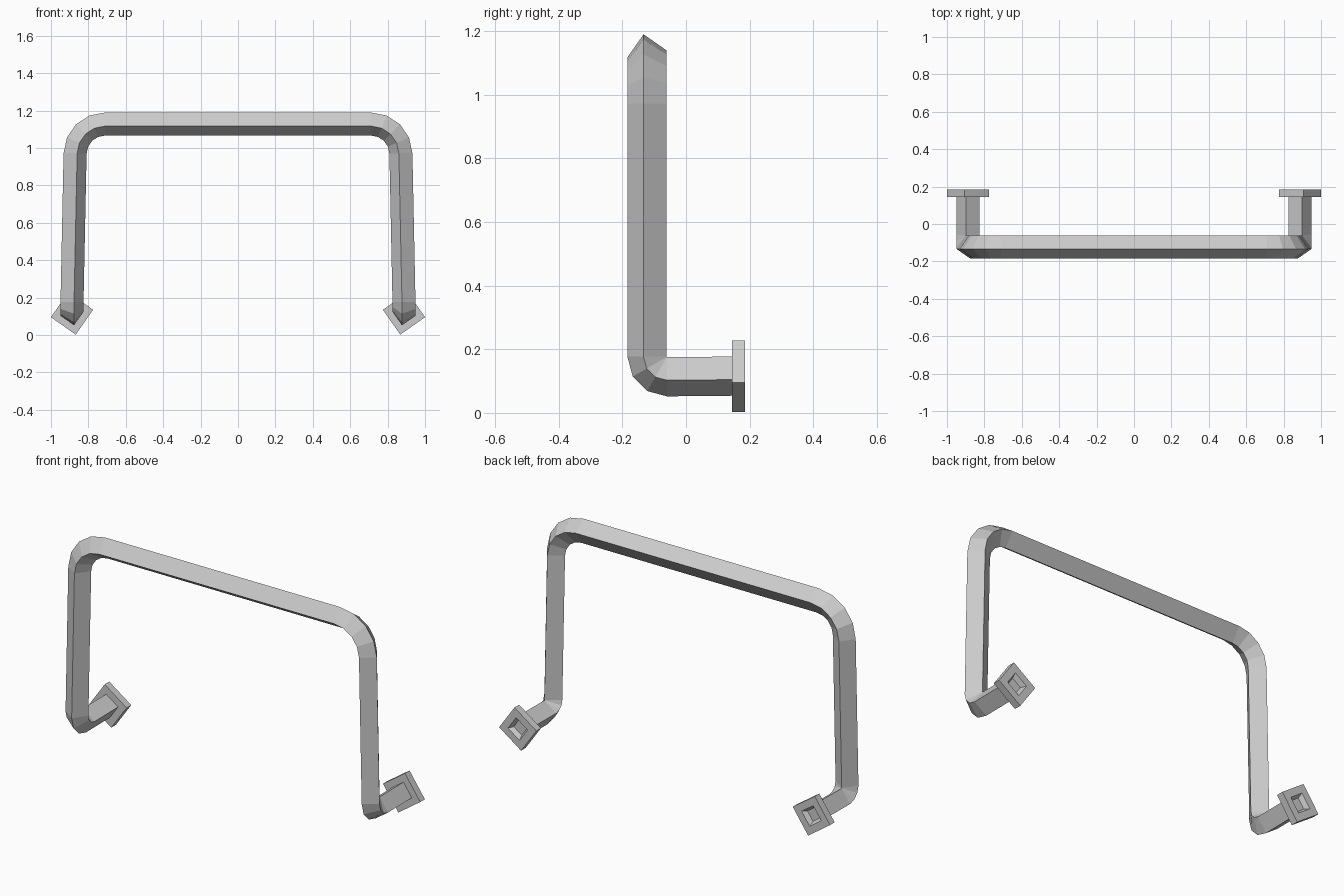
import bpy
import bmesh
from math import sin, cos, pi, radians
from mathutils import Vector

cube = bpy.data.objects.get("Cube")
if cube:
    bpy.data.objects.remove(cube, do_unlink=True)

grey = bpy.data.materials.new("light grey metal")
grey.use_nodes = True
COLOR = (0.6, 0.6, 0.6, 1)
grey.diffuse_color = COLOR
grey.node_tree.nodes["Principled BSDF"].inputs["Base Color"].default_value = COLOR

TWIST = radians(10)
TUBE = 0.0625
FOOT_X, FOOT_Z = 0.8875, 0.1135
BAR_Y = -0.1225


def square(center, out, front, radius):
    """Four corners of a slightly twisted diamond section."""
    pts = []
    for i in range(4):
        a = i * pi / 2 + TWIST
        pts.append(Vector(center) + radius * (cos(a) * Vector(out) + sin(a) * Vector(front)))
    return pts


def loft(name, sections):
    """Skin a closed solid through square sections."""
    bm = bmesh.new()
    rings = [[bm.verts.new(p) for p in s] for s in sections]
    for a, b in zip(rings, rings[1:]):
        for i in range(4):
            j = (i + 1) % 4
            bm.faces.new((a[i], a[j], b[j], b[i]))
    bm.faces.new(rings[0])
    bm.faces.new(rings[-1])
    bmesh.ops.recalc_face_normals(bm, faces=bm.faces[:])
    mesh = bpy.data.meshes.new(name)
    bm.to_mesh(mesh)
    bm.free()
    mesh.materials.append(grey)
    obj = bpy.data.objects.new(name, mesh)
    bpy.context.collection.objects.link(obj)
    return obj


def half_path(s):
    """Sections from the top bar down to the foot on side s."""
    sections = []
    # rounded upper corner
    for i in range(5):
        a = radians(88.8) * i / 4
        out = Vector((s * sin(a), 0, cos(a)))
        center = Vector((s * 0.711, BAR_Y, 0.968)) + 0.16 * out
        sections.append(square(center, out, (0, -1, 0), TUBE))
    # tight lower bend towards the back
    for i in range(4):
        a = pi / 2 * i / 3
        front = Vector((0, -cos(a), -sin(a)))
        center = Vector((s * FOOT_X, BAR_Y + 0.063, FOOT_Z + 0.063)) + 0.063 * front
        sections.append(square(center, (s, 0, 0), front, TUBE))
    # straight stub into the plate
    sections.append(square((s * FOOT_X, 0.15, FOOT_Z + 0.002), (s, 0, 0), (0, 0, -1), TUBE))
    return sections


# continuous bent handle bar
loft("handle_bar", half_path(-1)[::-1] + half_path(1))

# mounting plates with a recess in the back
for side, s in (("left", 1), ("right", -1)):
    steps = [(0.145, 0.1145), (0.185, 0.1145), (0.185, 0.06), (0.16, 0.042)]
    loft(side + "_mounting_plate",
         [square((s * FOOT_X, y, 0.115), (s, 0, 0), (0, 0, -1), r) for y, r in steps])
